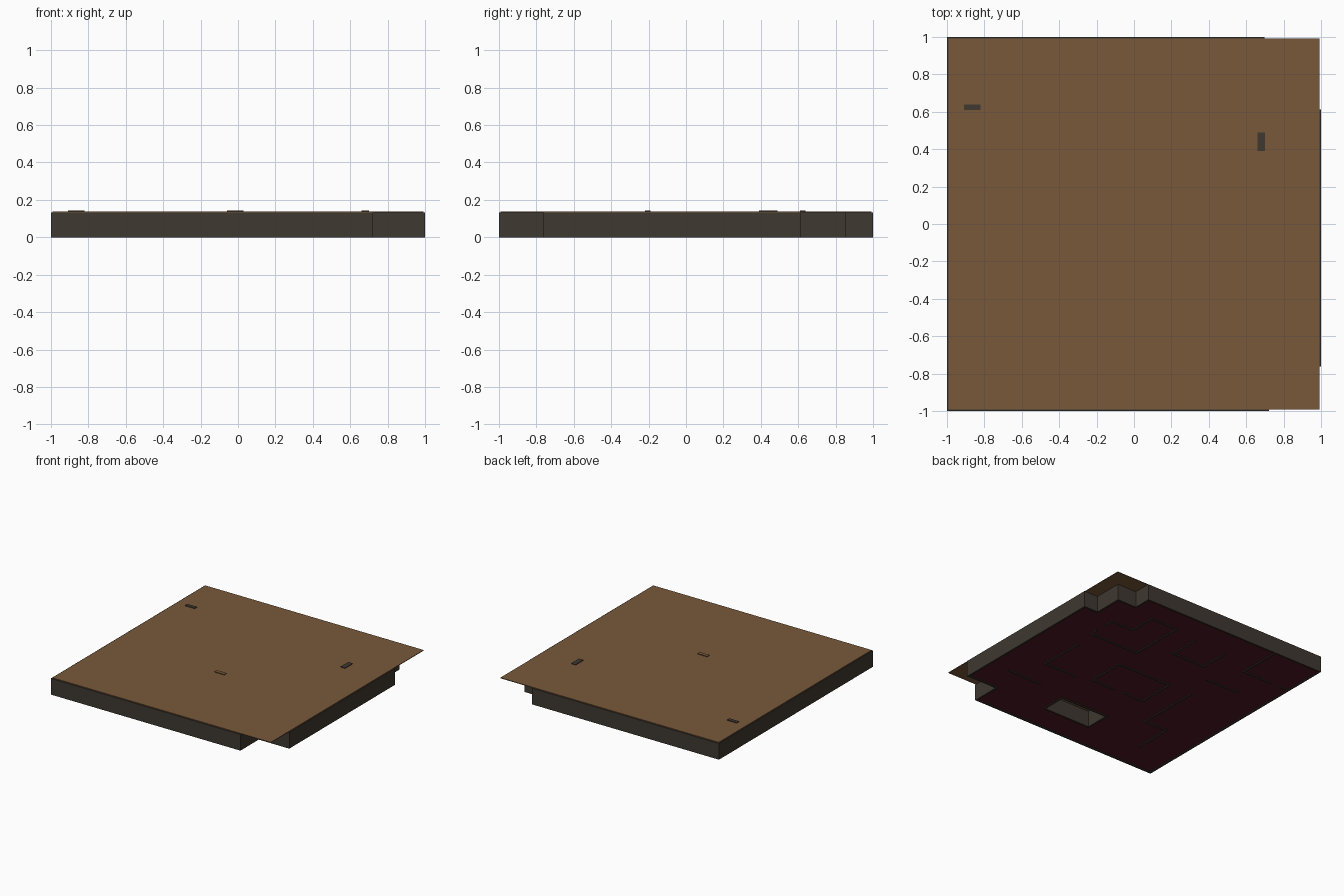
import bpy, bmesh

if "Cube" in bpy.data.objects:
    bpy.data.objects.remove(bpy.data.objects["Cube"])


def material(name, r, g, b):
    lin = [((c / 255 + 0.055) / 1.055) ** 2.4 for c in (r, g, b)]
    m = bpy.data.materials.new(name)
    m.diffuse_color = (*lin, 1)
    m.use_nodes = True
    m.node_tree.nodes["Principled BSDF"].inputs["Base Color"].default_value = m.diffuse_color
    return m


ROOF = material("roof_brown", 121, 88, 58)
WALL = material("wall_charcoal", 63, 56, 48)
FLOOR = material("floor_maroon", 80, 27, 36)

T = 0.015        # wall thickness
WALL_TOP = 0.133
FLOOR_Z = 0.006


def add_object(name, bm, *mats):
    bmesh.ops.recalc_face_normals(bm, faces=bm.faces)
    me = bpy.data.meshes.new(name)
    bm.to_mesh(me)
    bm.free()
    for m in mats:
        me.materials.append(m)
    ob = bpy.data.objects.new(name, me)
    bpy.context.collection.objects.link(ob)
    return ob


def add_box(bm, lo, hi):
    verts = bmesh.ops.create_cube(bm, size=1)["verts"]
    for v in verts:
        for i in range(3):
            v.co[i] = lo[i] if v.co[i] < 0 else hi[i]


def walls(name, paths):
    """Upright walls along axis-aligned paths."""
    bm = bmesh.new()
    h = T / 2
    for path in paths:
        for (xa, ya), (xb, yb) in zip(path, path[1:]):
            add_box(bm, (min(xa, xb) - h, min(ya, yb) - h, 0),
                    (max(xa, xb) + h, max(ya, yb) + h, WALL_TOP))
    return add_object(name, bm, WALL)


# outer walls with stepped corner notches on the right
e = 1 - T / 2
outline = [(-e, -e), (0.715, -e), (0.715, -0.755), (e, -0.755), (e, 0.605),
           (0.865, 0.605), (0.865, 0.845), (0.69, 0.845), (0.69, e), (-e, e)]
walls("outer_walls", [outline + outline[:1]])

# open shaft through the floor
shaft = [(-0.195, -0.765), (0.24, -0.765), (0.24, -0.555), (-0.195, -0.555)]
walls("shaft_walls", [shaft + shaft[:1]])

# inner partitions
walls("partition_walls", [
    [(0.69, 0.50), (0.69, 0.565), (0.487, 0.565), (0.487, 0.79), (0.242, 0.79),
     (0.242, 0.32), (0.69, 0.32), (0.69, 0.38)],
    [(0.665, 0.125), (0.665, -0.245), (0.37, -0.245)],
    [(0.023, 0.73), (0.023, 0.49), (-0.275, 0.49), (-0.275, 0.73)],
    [(-0.557, e), (-0.557, 0.625), (-0.82, 0.625)],
    [(-0.91, 0.625), (-e, 0.625)],
    [(0.03, -0.205), (0.235, -0.205), (0.235, 0.107), (-0.257, 0.107),
     (-0.257, -0.205), (-0.06, -0.205)],
    [(-0.714, 0.353), (-0.43, 0.353)],
    [(-0.47, 0.11), (-0.47, -0.43), (-0.68, -0.43), (-0.68, -0.745)],
    [(0.51, -0.5), (0.82, -0.5)],
])

# floor sheet with the shaft cut out
bm = bmesh.new()
for loop in (outline, shaft):
    vs = [bm.verts.new((x, y, FLOOR_Z)) for x, y in loop]
    for a, b in zip(vs, vs[1:] + vs[:1]):
        bm.edges.new((a, b))
bmesh.ops.triangle_fill(bm, edges=bm.edges[:], use_beauty=True, normal=(0, 0, -1))
add_object("floor", bm, FLOOR)

# flat roof
bm = bmesh.new()
add_box(bm, (-e, -e, WALL_TOP), (e, e, 0.138))
add_object("roof", bm, ROOF)

# door lintels that poke through the roof
for name, x0, x1, y0, y1, brown_top in (
        ("door_lintel_left", -0.91, -0.82, 0.61, 0.64, False),
        ("door_lintel_right", 0.66, 0.70, 0.39, 0.49, False),
        ("door_lintel_middle", -0.06, 0.03, -0.22, -0.19, True)):
    bm = bmesh.new()
    add_box(bm, (x0, y0, 0.10), (x1, y1, 0.143))
    bmesh.ops.recalc_face_normals(bm, faces=bm.faces)
    for f in bm.faces:
        f.material_index = int(brown_top and f.normal.z > 0.5)
    add_object(name, bm, WALL, ROOF)
